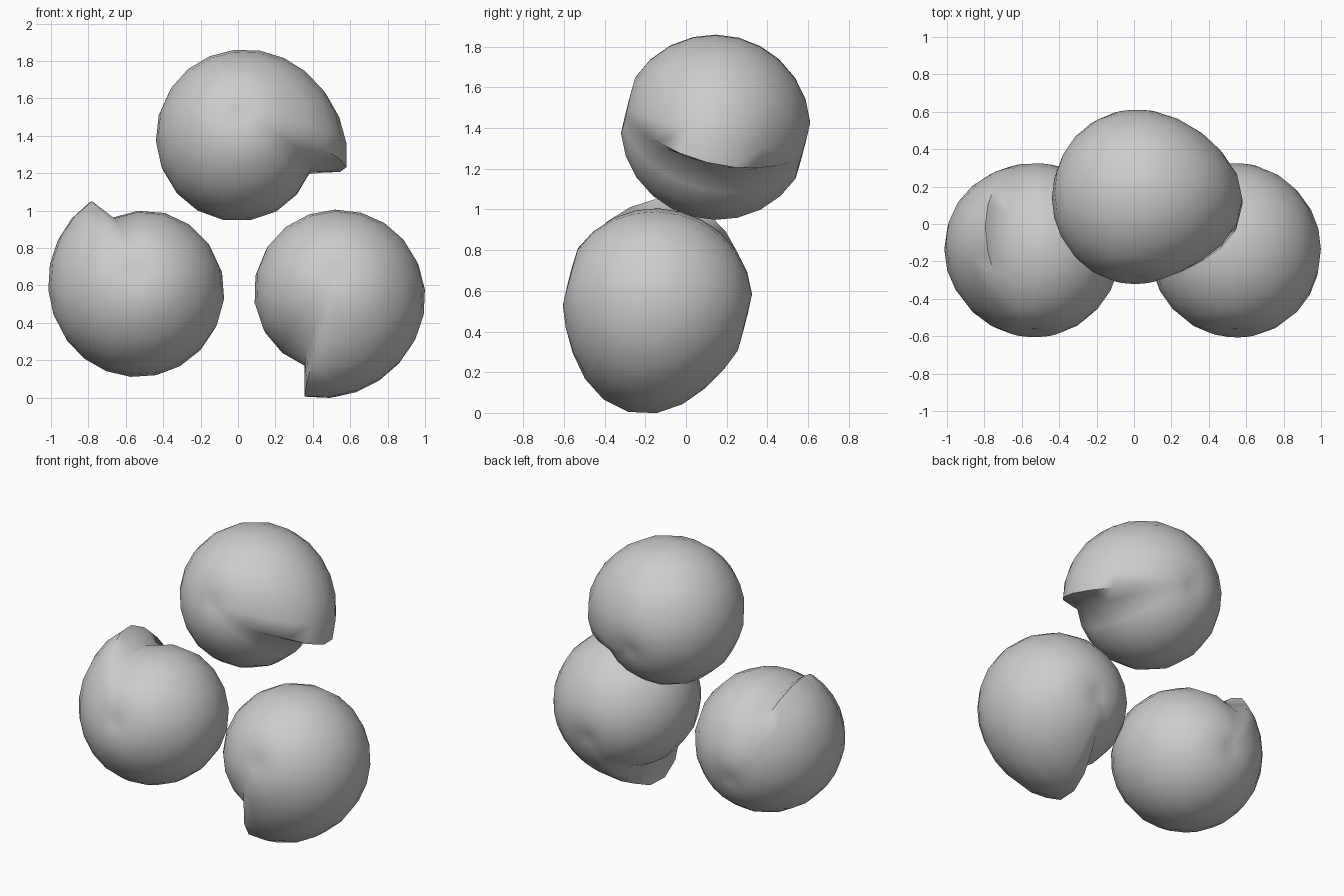
import bpy, bmesh
from math import radians, sin, cos, exp
from mathutils import Matrix

if "Cube" in bpy.data.objects:
    bpy.data.objects.remove(bpy.data.objects["Cube"])

SEG = 20                                              # columns around the coil axis
LATS = [-84, -72, -58, -43, -28, -14, 0, 14, 28, 43, 58, 72, 84]


def shell_radius(phi, lat, lip):
    """Round body, with a narrow keel that rises toward the lip (phi = 0)."""
    sharp = 1.7 + 2.9 * exp(-phi / 40)
    keel = lip * exp(-(phi / 55) ** 1.2) * cos(radians(lat)) ** sharp
    # slight swell opposite the lip, slight hollow just under it
    swell = 0.014 * exp(-((phi - 260) / 50) ** 2) - 0.022 * exp(-((phi - 355) / 25) ** 2)
    body = 0.445 + 0.022 * sin(radians(lat)) ** 2 + swell * cos(radians(lat)) ** 2
    dimple = 0.018 if abs(lat) > 80 else 0
    return body + keel - dimple


def make_shell_mesh(lip):
    bm = bmesh.new()
    columns = []
    for i in range(SEG + 1):
        phi = 352 * (i / SEG) ** 1.1
        a = radians(phi)
        col = []
        for lat in LATS:
            r, la = shell_radius(phi, lat, lip), radians(lat)
            col.append(bm.verts.new((r * cos(la) * cos(a), r * sin(la), r * cos(la) * sin(a))))
        columns.append(col)
    poles = [bm.verts.new((0, s * 0.44, 0)) for s in (-1, 1)]
    # the last pair wraps round and forms the stepped face under the lip
    for i in range(SEG + 1):
        p, q = columns[i], columns[(i + 1) % (SEG + 1)]
        for j in range(len(LATS) - 1):
            bm.faces.new((p[j], q[j], q[j + 1], p[j + 1]))
        bm.faces.new((poles[0], q[0], p[0]))
        bm.faces.new((poles[1], p[-1], q[-1]))
    bmesh.ops.recalc_face_normals(bm, faces=bm.faces)
    mesh = bpy.data.meshes.new("coiled_shell")
    bm.to_mesh(mesh)
    bm.free()
    return mesh


def add_shell(name, centre, lip_angle, lip):
    ob = bpy.data.objects.new(name, make_shell_mesh(lip))
    bpy.context.collection.objects.link(ob)
    # turn the lip round the coil axis, then tilt the axis
    ob.matrix_world = (Matrix.Translation(centre) @ Matrix.Rotation(radians(-14.5), 4, 'X')
                       @ Matrix.Rotation(radians(-lip_angle), 4, 'Y'))
    bpy.ops.object.select_all(action='DESELECT')
    ob.select_set(True)
    bpy.context.view_layer.objects.active = ob
    bpy.ops.object.shade_smooth_by_angle(angle=radians(70))


# three shells stacked in a triangle
add_shell("top_shell", (0.01, 0.145, 1.4), -17, 0.15)
add_shell("right_shell", (0.54, -0.14, 0.555), -108, 0.15)
add_shell("left_shell", (-0.53, -0.14, 0.56), 118, 0.12)
